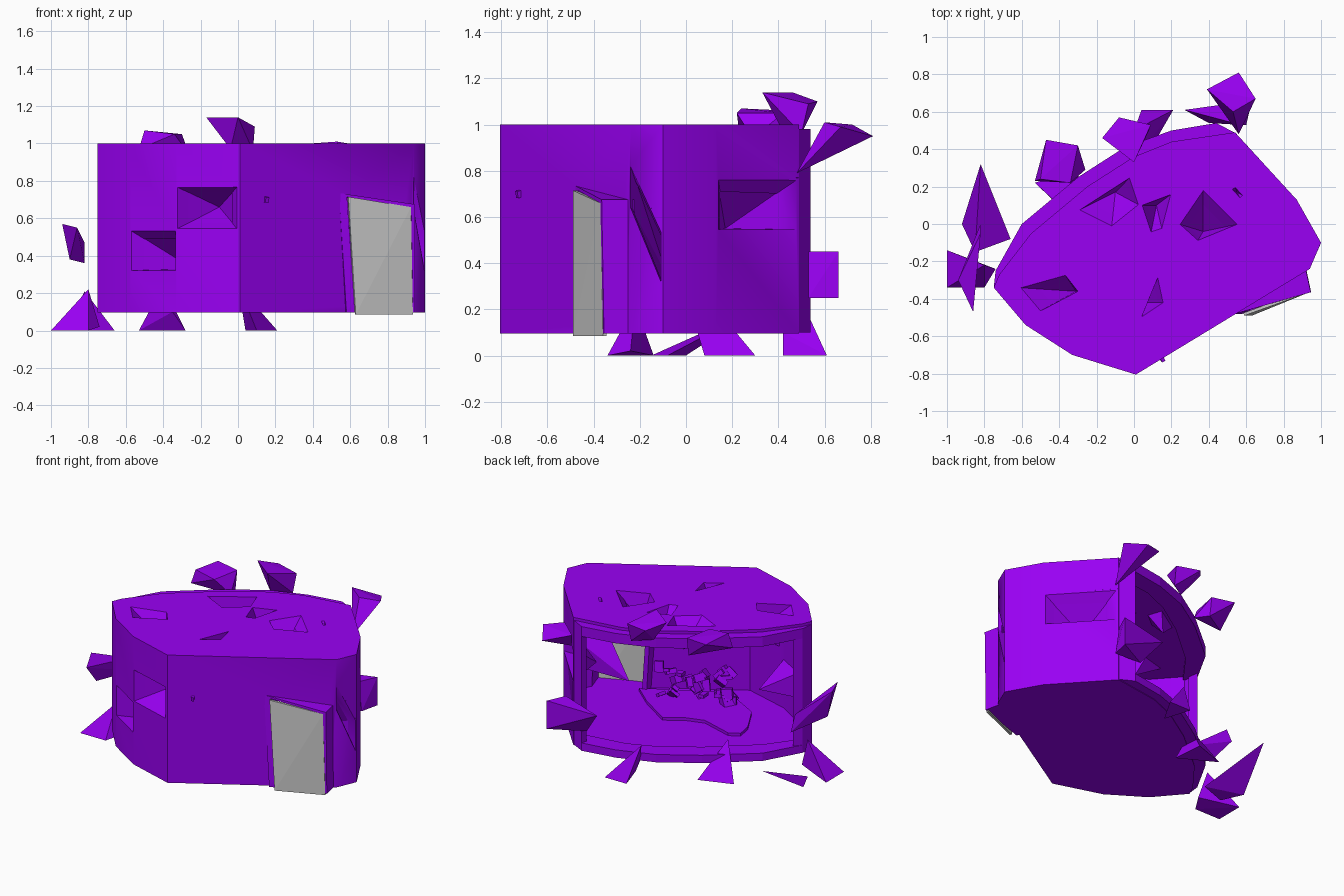
import bpy, bmesh, math, random
from mathutils import Vector, Matrix

if "Cube" in bpy.data.objects:
    bpy.data.objects.remove(bpy.data.objects["Cube"])

random.seed(4)
purple = bpy.data.materials.new("purple")
purple.diffuse_color = (0.32, 0.0, 0.9, 1)
purple.use_nodes = True
purple.node_tree.nodes["Principled BSDF"].inputs["Base Color"].default_value = purple.diffuse_color


def finish(name, bm, coloured=True):
    bmesh.ops.recalc_face_normals(bm, faces=bm.faces)
    me = bpy.data.meshes.new(name)
    bm.to_mesh(me)
    bm.free()
    ob = bpy.data.objects.new(name, me)
    bpy.context.collection.objects.link(ob)
    if coloured:
        me.materials.append(purple)
    return ob


def prism(name, outline, z0, z1):
    bm = bmesh.new()
    face = bm.faces.new([bm.verts.new((x, y, z0)) for x, y in outline])
    top = bmesh.ops.extrude_face_region(bm, geom=[face])["geom"]
    for v in top:
        if isinstance(v, bmesh.types.BMVert):
            v.co.z = z1
    return finish(name, bm)


def hull(name, pts, coloured=True):
    bm = bmesh.new()
    for p in pts:
        bm.verts.new(p)
    bmesh.ops.convex_hull(bm, input=bm.verts[:])
    junk = [v for v in bm.verts if not v.link_faces]
    bmesh.ops.delete(bm, geom=junk, context='VERTS')
    bmesh.ops.dissolve_limit(bm, angle_limit=0.02, verts=bm.verts[:], edges=bm.edges[:])
    return finish(name, bm, coloured)


def cut(target, cutter):
    m = target.modifiers.new("cut", 'BOOLEAN')
    m.operation, m.solver, m.object = 'DIFFERENCE', 'EXACT', cutter
    bpy.context.view_layer.objects.active = target
    bpy.ops.object.modifier_apply(modifier=m.name)
    bpy.data.objects.remove(cutter)


def slab(name, corners, offset, depth, coloured=True):
    a = [Vector(c) + Vector(offset) for c in corners]
    return hull(name, a + [p + Vector(depth) for p in a], coloured)


# Chamber body: outer prism hollowed through the open back
back = [(.54, .49), (.2, .44), (0, .36), (-.25, .2), (-.55, -.05), (-.72, -.27)]
outer = [(.01, -.805), (.94, -.24), (1, -.1), (.87, .13)] + back + \
        [(-.75, -.34), (-.58, -.54), (-.33, -.7)]
body = prism("chamber_body", outer, .095, 1)
cut(body, prism("cavity", [(.02, -.745), (.89, -.21), (.94, -.1), (.83, .11), (.5, .455),
                           (.46, .8), (-.9, .2), (-.9, 0), (-.7, -.25), (-.7, -.33),
                           (-.55, -.5), (-.31, -.65)], .15, .94))

# Rim around the open back
lip = [(.44, .54), (.2, .5), (-.05, .41), (-.3, .25), (-.6, 0), (-.74, -.25)]
inner = [(x * .97 + .01, y - .06) for x, y in back]
prism("floor_rim", lip + inner[::-1], .1, .155)
prism("roof_rim", lip + inner[::-1], .91, .98)
prism("right_post", [(.44, .54), (.535, .49), (.5, .45), (.43, .5)], .1, .98)
prism("left_post", [(-.74, -.25), (-.7, -.2), (-.69, -.28), (-.75, -.34)], .1, .98)

# Doorway, frame and grey door panel set into it
door = [(.59, -.49, .715), (.925, -.37, .66), (.935, -.36, .085), (.63, -.49, .085)]
gap = [(x, y, max(z, .15)) for x, y, z in door]
frame_front = [(.54, -.475, .735), (.945, -.36, .675), (.945, -.35, .095), (.58, -.475, .095)]
frame = slab("door_frame", frame_front, (0, -.005, 0), (-.03, .14, 0))
cut(frame, slab("hole", gap, (.02, -.06, 0), (-.12, .36, 0)))
cut(body, slab("hole", gap, (.02, -.06, 0), (-.12, .36, 0)))
slab("door_panel", door, (0, 0, 0), (-.005, .015, 0), False)


# Faceted dents that push through the walls and roof into the room
def dent(name, base, apex, normal):
    n, base = Vector(normal).normalized(), [Vector(p) for p in base]
    bm = bmesh.new()
    ring, tip = [bm.verts.new(p) for p in base], bm.verts.new(apex)
    for i in range(len(ring)):
        bm.faces.new((ring[i - 1], ring[i], tip))
    finish(name, bm)
    a = Vector(apex)
    cut(body, hull("cutter", [p + (p - a) * .03 + n * .01 for p in base] + [a]))


def wall_rect(p, q, z0, z1):
    return [(*p, z0), (*q, z0), (*q, z1), (*p, z1)]


dent("front_dent", wall_rect((-.33, -.7), (.0, -.8), .54, .77), (-.1, -.55, .66), (-.28, -.96, 0))
dent("left_front_dent", wall_rect((-.578, -.541), (-.332, -.698), .32, .54), (-.24, -.47, .33),
     (-.54, -.84, 0))
dent("right_dent", wall_rect((.867, .133), (.543, .487), .545, .77), (.58, .17, .55), (.74, .67, 0))
dent("corner_dent", [(.94, -.24, .83), (.998, -.105, .54), (.998, -.105, .32), (.94, -.24, .65)],
     (.5, -.08, .34), (.9, -.45, 0))
roof = [([(-.3, .07), (-.02, .25), (.03, .1), (-.12, -.02)], (-.1, .17)),
        ([(.04, .1), (.2, .16), (.15, -.03), (.09, -.05)], (.12, .1)),
        ([(.24, 0), (.37, .19), (.56, 0), (.34, -.09)], (.37, -.04)),
        ([(-.62, -.34), (-.37, -.27), (-.3, -.36), (-.51, -.47)], (-.31, -.36)),
        ([(.04, -.5), (.13, -.28), (.16, -.42)], (.07, -.42)),
        ([(.52, .19), (.54, .2), (.585, .15), (.57, .135)], (.55, .17))]
for base, tip in roof:
    depth = .05 if tip == (.55, .17) else .18
    dent("roof_dent", [(x, y, 1) for x, y in base], (*tip, 1 - depth), (0, 0, 1))

# Soft shading across the shallow wall bends
bpy.ops.object.select_all(action='DESELECT')
body.select_set(True)
bpy.context.view_layer.objects.active = body
bpy.ops.object.shade_smooth_by_angle(angle=math.radians(40))

# Loose shards hovering around the top and sides
hull("upper_right_shard", [(.39, .72, 1), (.56, .81, .95), (.65, .67, .99), (.53, .6, 1.01),
                           (.56, .48, .79)])
hull("top_shard", [(-.08, .57, 1.1), (.09, .53, 1.09), (.0, .33, 1.14), (-.17, .46, 1.14),
                   (.08, .5, .96), (-.04, .42, .97)])
hull("top_left_shard", [(-.5, .24, 1.07), (-.47, .45, 1.06), (-.3, .42, 1.05), (-.26, .29, .94),
                        (-.34, .22, 1.05), (-.3, .4, .92), (-.53, .23, .97)])
hull("back_right_shard", [(.27, .61, .42), (.4, .54, .25), (.6, .53, .25), (.63, .66, .25),
                          (.63, .66, .45), (.57, .53, .45)])
hull("left_shard", [(-.86, -.47, .55), (-.94, -.3, .57), (-.9, -.3, .38), (-.82, 0, .36),
                    (-.82, -.05, .47)])

# Shards at the base
hull("left_foot", [(-1, -.34, 0), (-1, -.14, 0), (-.74, -.24, .02), (-.8, -.34, 0), (-.8, -.22, .22)])
hull("back_left_foot", [(-.66, -.08, 0), (-.92, 0, 0), (-.85, -.15, 0), (-.82, .32, .21)])
hull("middle_foot", [(-.53, .22, 0), (-.3, .3, 0), (-.28, .08, 0), (-.4, .1, .24), (-.35, .05, .1)])
hull("back_foot", [(.04, .61, 0), (.21, .61, 0), (.1, .42, 0), (0, .5, .24), (.06, .42, .1)])

# Raised platform on the room floor
prism("floor_platform", [(.6, -.33), (.45, -.2), (.22, -.05), (.1, -.13), (-.03, -.17), (-.26, -.1),
                         (-.33, -.14), (-.31, -.25), (-.2, -.45), (.09, -.61)], .14, .17)


# Small rubble heaped on the platform, plus a wall stud
def block(name, centre, size, rot):
    bm = bmesh.new()
    bmesh.ops.create_cube(bm, size=1, matrix=Matrix.Translation(centre) @
                          Matrix.Rotation(rot, 4, (.4, .3, 1)) @ Matrix.Diagonal((*size, 1)))
    finish(name, bm)


for i in range(34):
    t = random.uniform(-.27, .32)
    w = random.uniform(-.06, .06)
    block("rubble", (.22 - .8 * t + .57 * w, -.38 - .4 * t - .5 * w, random.uniform(.18, .38)),
          [random.uniform(.02, .08) for _ in range(3)], random.uniform(0, 3))
block("wall_stud", (.15, -.72, .7), (.02, .03, .03), .5)
